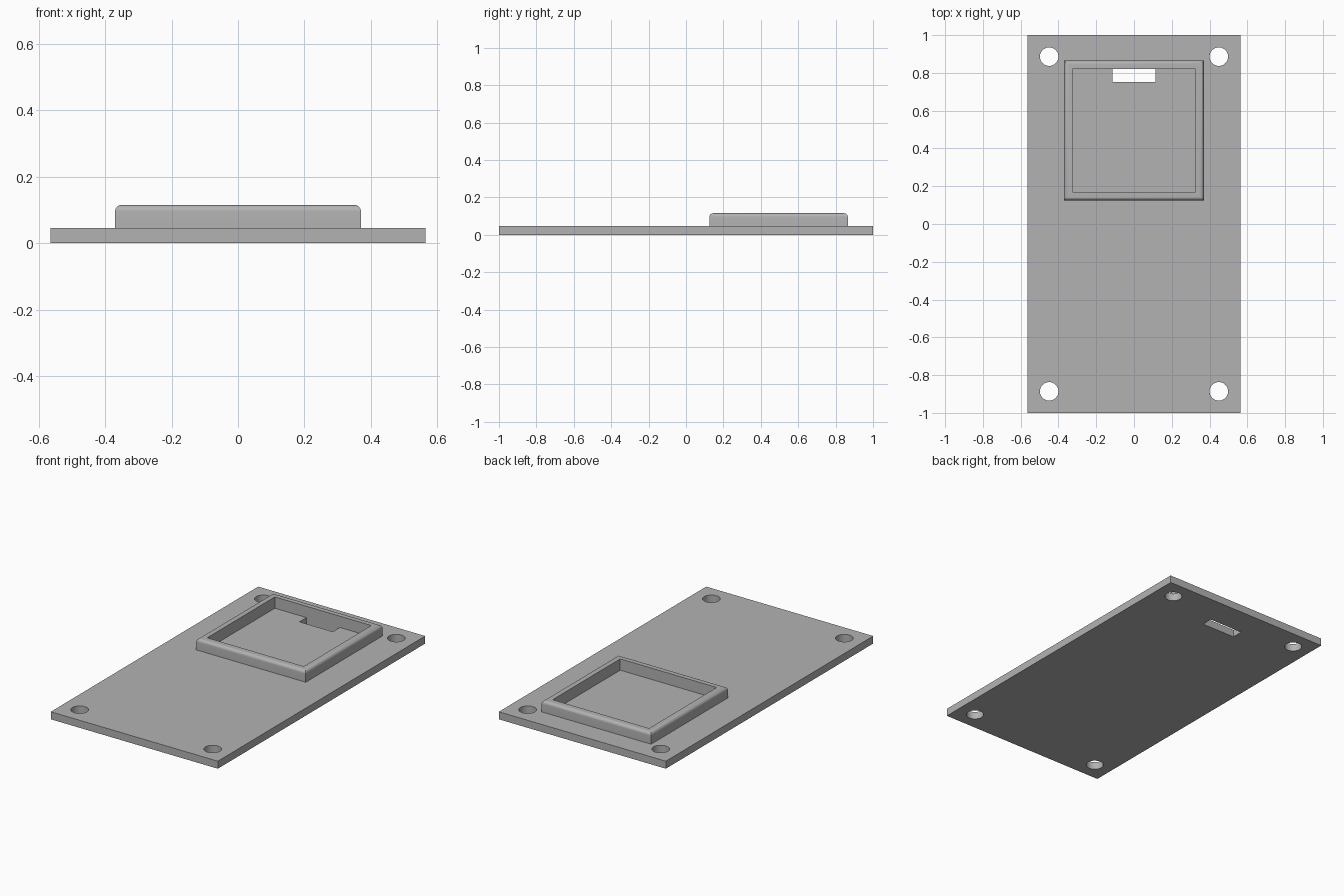
import bpy, bmesh, math
from mathutils import Matrix

if "Cube" in bpy.data.objects:
    bpy.data.objects.remove(bpy.data.objects["Cube"])

PLATE_TOP, FRAME_TOP = 0.046, 0.115
FRAME_Y, OUTER, INNER, ROUND = 0.495, 0.37, 0.326, 0.02

grey = bpy.data.materials.new("plain grey")
grey.use_nodes = True
grey.diffuse_color = (0.45, 0.45, 0.45, 1)
grey.node_tree.nodes["Principled BSDF"].inputs["Base Color"].default_value = grey.diffuse_color


def make_object(name, bm):
    bmesh.ops.recalc_face_normals(bm, faces=bm.faces)
    mesh = bpy.data.meshes.new(name)
    bm.to_mesh(mesh)
    bm.free()
    mesh.materials.append(grey)
    obj = bpy.data.objects.new(name, mesh)
    bpy.context.collection.objects.link(obj)
    return obj


def add_box(bm, x0, x1, y0, y1, z0, z1):
    place = Matrix.Translation(((x0 + x1) / 2, (y0 + y1) / 2, (z0 + z1) / 2))
    size = Matrix.Diagonal((x1 - x0, y1 - y0, z1 - z0, 1))
    bmesh.ops.create_cube(bm, size=1, matrix=place @ size)


def activate(obj):
    bpy.ops.object.select_all(action='DESELECT')
    obj.select_set(True)
    bpy.context.view_layer.objects.active = obj


# Base plate
bm = bmesh.new()
add_box(bm, -0.564, 0.564, -1, 1, 0, PLATE_TOP)
plate = make_object("base_plate", bm)

# Cutter for the four corner holes and the slot
bm = bmesh.new()
for sx in (-1, 1):
    for sy in (-1, 1):
        bmesh.ops.create_cone(bm, cap_ends=True, segments=48, radius1=0.049, radius2=0.049,
                              depth=0.3, matrix=Matrix.Translation((sx * 0.449, sy * 0.886, 0)))
add_box(bm, -0.113, 0.113, 0.753, FRAME_Y + INNER, -0.15, 0.15)
cutter = make_object("hole_cutter", bm)
cutter.hide_render = True

cut = plate.modifiers.new("holes", 'BOOLEAN')
cut.operation = 'DIFFERENCE'
cut.solver = 'EXACT'
cut.object = cutter
activate(plate)
bpy.ops.object.modifier_apply(modifier=cut.name)
bpy.data.objects.remove(cutter)
bpy.ops.object.shade_smooth_by_angle(angle=math.radians(30))

# Raised square frame: a wall profile swept round with mitred corners
profile = [(OUTER, PLATE_TOP)]
for i in range(9):
    a = math.radians(90) * i / 8
    profile.append((OUTER - ROUND + ROUND * math.cos(a), FRAME_TOP - ROUND + ROUND * math.sin(a)))
profile += [(INNER, FRAME_TOP), (INNER, PLATE_TOP)]

bm = bmesh.new()
rings = [[bm.verts.new((sx * r, FRAME_Y + sy * r, z))
          for sx, sy in ((-1, -1), (1, -1), (1, 1), (-1, 1))] for r, z in profile]
for low, high in zip(rings, rings[1:] + rings[:1]):
    for i in range(4):
        j = (i + 1) % 4
        bm.faces.new((low[i], low[j], high[j], high[i]))
frame = make_object("raised_frame", bm)
activate(frame)
bpy.ops.object.shade_smooth_by_angle(angle=math.radians(30))
